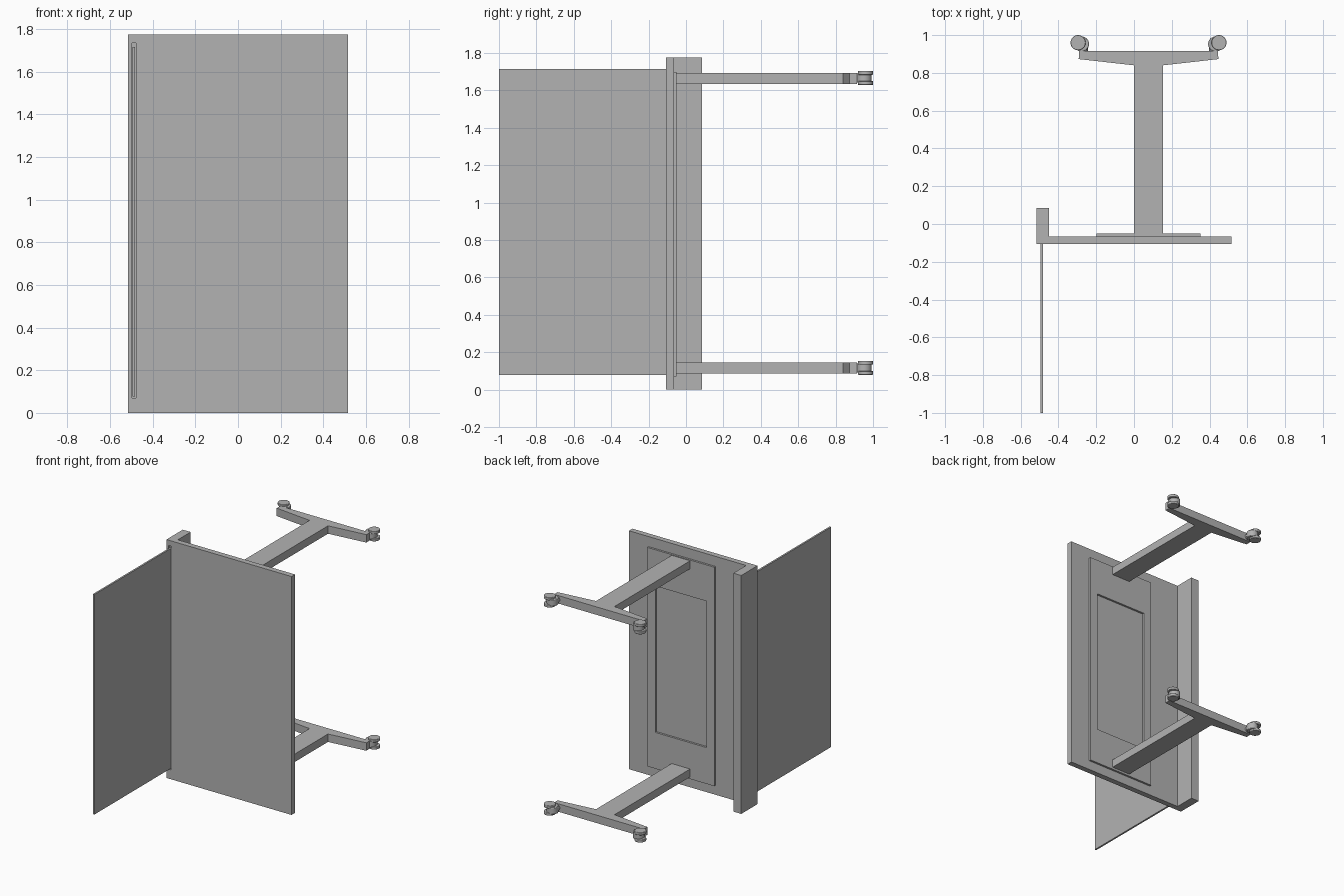
import bpy
from mathutils import Vector, Matrix

cube = bpy.data.objects.get("Cube")
if cube:
    bpy.data.objects.remove(cube, do_unlink=True)

grey = bpy.data.materials.new("plain_grey")
grey.use_nodes = True
COLOUR = (0.45, 0.45, 0.45, 1)
grey.diffuse_color = COLOUR
grey.node_tree.nodes["Principled BSDF"].inputs["Base Color"].default_value = COLOUR


def prism(name, outline, z0, z1):
    """Extrude an anticlockwise xy outline from z0 to z1."""
    n = len(outline)
    verts = [(x, y, z) for z in (z0, z1) for x, y in outline]
    faces = [tuple(reversed(range(n))), tuple(range(n, 2 * n))]
    faces += [(i, (i + 1) % n, n + (i + 1) % n, n + i) for i in range(n)]
    mesh = bpy.data.meshes.new(name)
    mesh.from_pydata(verts, [], faces)
    mesh.materials.append(grey)
    obj = bpy.data.objects.new(name, mesh)
    bpy.context.collection.objects.link(obj)
    return obj


def box(name, x0, x1, y0, y1, z0, z1):
    return prism(name, [(x0, y0), (x1, y0), (x1, y1), (x0, y1)], z0, z1)


def cylinder(name, centre, radius, depth, axis="Z", bevel=0.0):
    tilt = (1.5708, 0, 0) if axis == "Y" else (0, 0, 0)
    bpy.ops.mesh.primitive_cylinder_add(vertices=32, radius=radius, depth=depth,
                                        location=centre, rotation=tilt)
    obj = bpy.context.object
    obj.name = name
    obj.data.materials.append(grey)
    bpy.ops.object.shade_smooth_by_angle()
    if bevel:
        mod = obj.modifiers.new("rounded_rim", "BEVEL")
        mod.width, mod.segments = bevel, 2
    return obj


def cut(target, cutter):
    cutter.hide_render = True
    cutter.hide_set(True)
    cutter.display_type = "WIRE"
    mod = target.modifiers.new("cut", "BOOLEAN")
    mod.object, mod.solver = cutter, "EXACT"


FRONT, BACK, PLATE = -0.106, -0.065, -0.05
HEIGHT = 1.775

# Main board with its return edge, and the slot that holds the side panel
board = prism("main_board", [(-0.515, FRONT), (0.515, FRONT), (0.515, BACK),
                             (-0.45, BACK), (-0.45, 0.086), (-0.515, 0.086)], 0, HEIGHT)
cut(board, box("slot_cutter", -0.497, -0.478, FRONT - 0.02, FRONT + 0.015, 0.07, 1.735))
box("side_panel", -0.495, -0.482, -1, FRONT + 0.015, 0.078, 1.716)

# Mounting frame on the back, with a rectangular opening
frame = box("mounting_frame", -0.198, 0.353, BACK, PLATE, 0.07, 1.7)
cut(frame, box("opening_cutter", -0.133, 0.288, BACK - 0.01, PLATE + 0.01, 0.34, 1.43))

# Two T-shaped legs, each with a tapered foot and a pair of casters
MID = 0.077
for side, z in (("lower", 0.115), ("upper", 1.665)):
    half = 0.0295
    prism(side + "_leg", [(MID - 0.076, PLATE), (MID + 0.076, PLATE), (MID + 0.076, 0.84),
                          (MID + 0.37, 0.873), (MID + 0.367, 0.915), (MID - 0.367, 0.915),
                          (MID - 0.37, 0.873), (MID - 0.076, 0.84)], z - half, z + half)
    for s, end in ((-1, "right"), (1, "left")):
        name = side + "_" + end + "_caster"
        x = MID + s * 0.373
        cylinder(name + "_stem", (x - s * 0.03, 0.925, z), 0.022, 0.05, "Y")
        cylinder(name + "_hood", (x - s * 0.018, 0.953, z + 0.002), 0.04, 0.05, bevel=0.004)
        for w, layer in ((-1, "bottom"), (1, "top")):
            cylinder(name + "_" + layer + "_wheel", (x, 0.96, z + 0.002 + w * 0.027),
                     0.04, 0.021, bevel=0.003)
